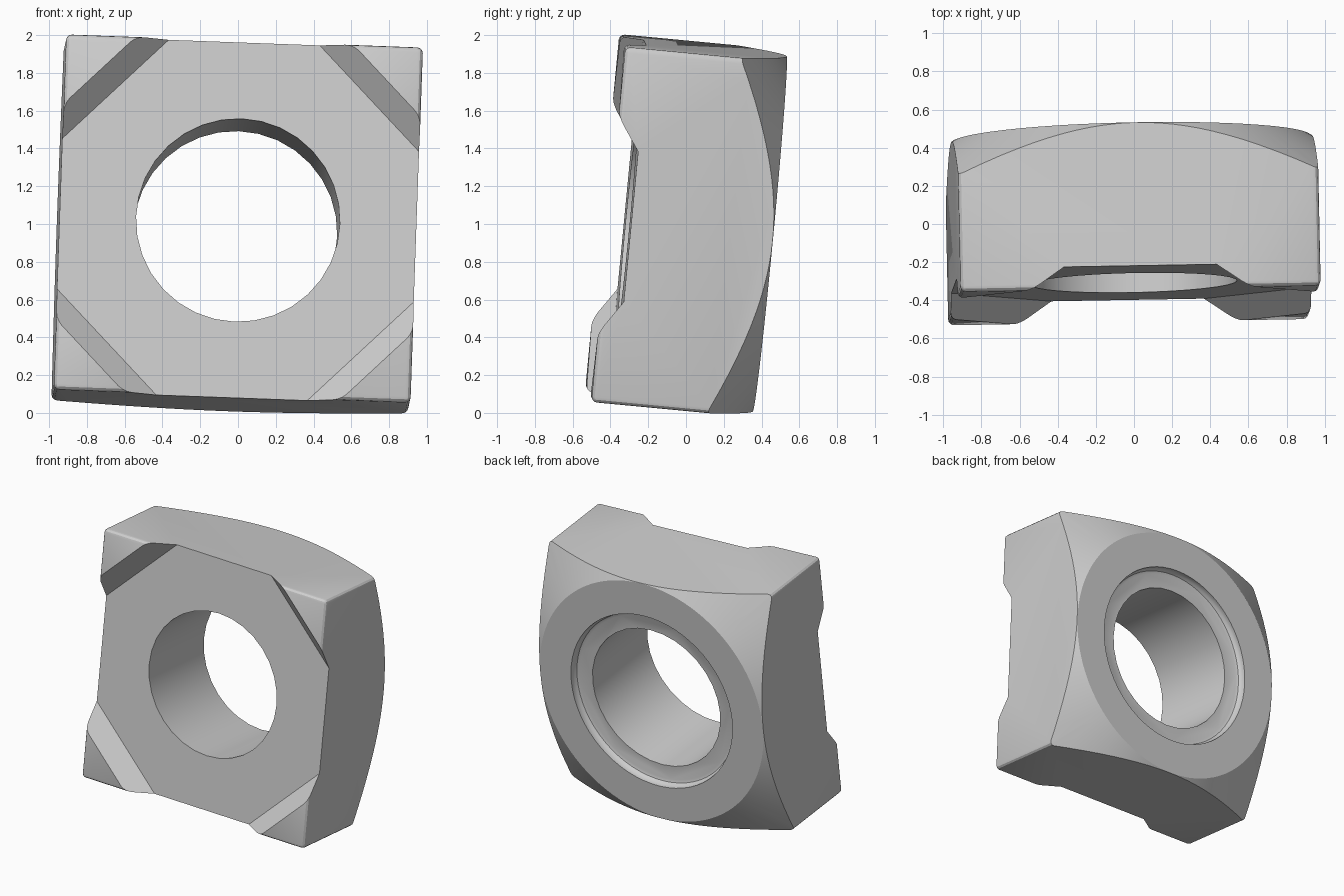
import bpy, bmesh, math
from mathutils import Matrix, Vector

cube = bpy.data.objects.get("Cube")
if cube:
    bpy.data.objects.remove(cube, do_unlink=True)

HALF = 0.945    # half the side of the square
THICK = 0.755   # front face to back face
FOOT = 0.12     # height of the corner feet


def add_object(name, bm):
    bmesh.ops.recalc_face_normals(bm, faces=bm.faces)
    mesh = bpy.data.meshes.new(name)
    bm.to_mesh(mesh)
    bm.free()
    obj = bpy.data.objects.new(name, mesh)
    bpy.context.collection.objects.link(obj)
    return obj


def lathe(name, profile, sides):
    """Closed solid turned around the y axis from (radius, y) points."""
    bm = bmesh.new()
    rings = []
    for r, y in profile:
        ring = []
        for i in range(sides):
            a = math.tau * i / sides
            ring.append(bm.verts.new((r * math.cos(a), y, r * math.sin(a))))
        rings.append(ring)
    for low, high in zip(rings, rings[1:]):
        for i in range(sides):
            j = (i + 1) % sides
            bm.faces.new((low[i], low[j], high[j], high[i]))
    bm.faces.new(rings[0])
    bm.faces.new(rings[-1])
    return add_object(name, bm)


def boolean(target, tool, operation):
    tool.hide_render = True
    mod = target.modifiers.new(tool.name, 'BOOLEAN')
    mod.operation = operation
    mod.solver = 'EXACT'
    mod.object = tool
    bpy.ops.object.modifier_apply(modifier=mod.name)
    bpy.data.objects.remove(tool, do_unlink=True)


# Square block, rounded on the front and corner edges
bm = bmesh.new()
bmesh.ops.create_cube(bm, size=1)
back = THICK + 0.1
for v in bm.verts:
    v.co = (v.co.x * 2 * HALF, back if v.co.y > 0 else -FOOT, v.co.z * 2 * HALF)
edges = [e for e in bm.edges if min(v.co.y for v in e.verts) < 0]
bmesh.ops.bevel(bm, geom=edges, offset=0.03, segments=3, profile=0.5, affect='EDGES')
nut = add_object("square_nut", bm)
bpy.ops.object.select_all(action='DESELECT')
nut.select_set(True)
bpy.context.view_layer.objects.active = nut

# Conical chamfer around the flat back disc
slope = 0.665
boolean(nut, lathe("chamfer_cutter", [
    (1.5, -0.4), (1.5, THICK - slope * (1.5 - HALF)), (HALF - 0.002, THICK)], 96), 'INTERSECT')

# Diamond-shaped recess that leaves four sloped corner feet
boolean(nut, lathe("recess_cutter", [
    (1.345, 0), (1.52, -FOOT), (1.695, -2 * FOOT)], 4), 'DIFFERENCE')

# Through hole and the shallow stepped ring at the back
boolean(nut, lathe("bore_cutter", [(0.54, -0.3), (0.54, THICK + 0.3)], 32), 'DIFFERENCE')
step = THICK - 0.06
boolean(nut, lathe("ring_cutter", [
    (0.645, step), (0.666, step + 0.008), (0.678, step + 0.025),
    (0.682, step + 0.045), (0.682, THICK + 0.2)], 64), 'DIFFERENCE')

# Plain grey metal
grey = bpy.data.materials.new("light_grey")
grey.use_nodes = True
colour = (0.62, 0.62, 0.62, 1)
grey.diffuse_color = colour
grey.node_tree.nodes["Principled BSDF"].inputs["Base Color"].default_value = colour
nut.data.materials.clear()
nut.data.materials.append(grey)
for face in nut.data.polygons:
    face.material_index = 0

bpy.ops.object.shade_smooth_by_angle(angle=math.radians(25))

# Slight lean of the whole nut
up = Vector((0.035, 0.0954, 0.995)).normalized()
side = Vector((1, 0.0175, -0.0367))
side = (side - up * side.dot(up)).normalized()
depth = up.cross(side)
turn = Matrix((side, depth, up)).transposed().to_4x4()
nut.matrix_world = Matrix.Translation((0, -0.308, 1.02)) @ turn
